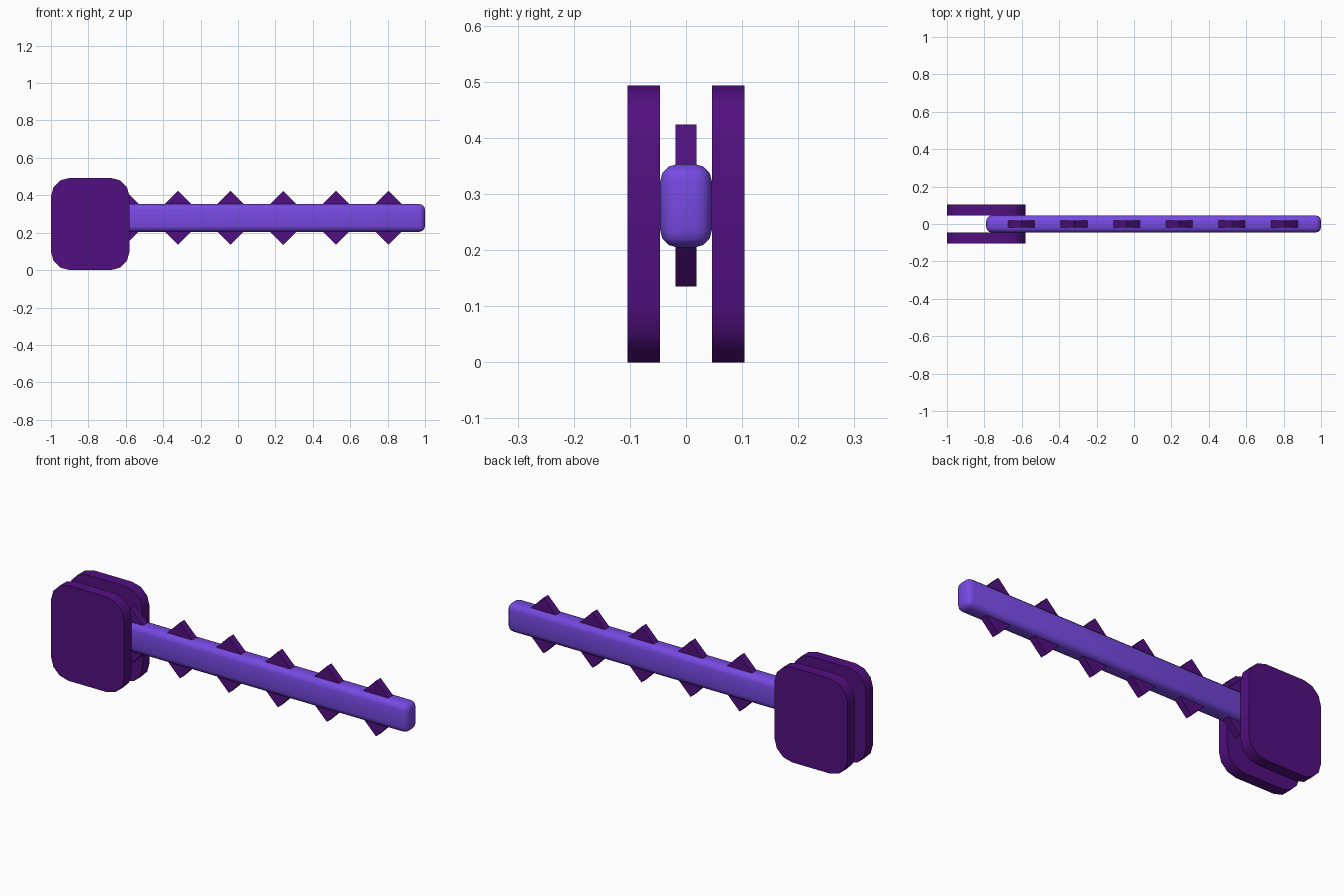
import bpy, math

if "Cube" in bpy.data.objects:
    bpy.data.objects.remove(bpy.data.objects["Cube"])


def material(name, rgb):
    m = bpy.data.materials.new(name)
    m.diffuse_color = (*rgb, 1)
    m.use_nodes = True
    m.node_tree.nodes["Principled BSDF"].inputs["Base Color"].default_value = m.diffuse_color
    return m


violet = material("violet", (0.185, 0.067, 0.76))
dark_purple = material("dark purple", (0.083, 0.005, 0.215))


def box(name, lo, hi, mat):
    """Box mesh between two corners, with its own unscaled vertices."""
    x0, y0, z0 = lo
    x1, y1, z1 = hi
    verts = [(x, y, z) for x in (x0, x1) for y in (y0, y1) for z in (z0, z1)]
    faces = [(0, 1, 3, 2), (4, 6, 7, 5), (0, 4, 5, 1), (2, 3, 7, 6), (0, 2, 6, 4), (1, 5, 7, 3)]
    me = bpy.data.meshes.new(name)
    me.from_pydata(verts, [], faces)
    me.materials.append(mat)
    ob = bpy.data.objects.new(name, me)
    bpy.context.collection.objects.link(ob)
    return ob


def bevel(ob, width, y_edges_only=False):
    """Round the edges (or only those running along y) and smooth by angle."""
    mod = ob.modifiers.new("rounding", 'BEVEL')
    mod.width = width
    mod.segments = 3
    if y_edges_only:
        mod.limit_method = 'WEIGHT'
        attr = ob.data.attributes.new("bevel_weight_edge", 'FLOAT', 'EDGE')
        for e in ob.data.edges:
            a, b = (ob.data.vertices[i].co for i in e.vertices)
            attr.data[e.index].value = 1.0 if abs(a.y - b.y) > 0.01 else 0.0
    bpy.ops.object.select_all(action='DESELECT')
    ob.select_set(True)
    bpy.context.view_layer.objects.active = ob
    bpy.ops.object.modifier_apply(modifier=mod.name)
    bpy.ops.object.shade_smooth_by_angle(angle=math.radians(35))


# Long bar with rounded edges
bar = box("bar", (-0.79, -0.046, 0.205), (1.0, 0.046, 0.353), violet)
bevel(bar, 0.03)

# Two rounded grip plates, one on each side of the bar
for side, y0, y1 in (("front", -0.104, -0.046), ("back", 0.046, 0.104)):
    plate = box(side + "_grip_plate", (-1.0, y0, 0.0), (-0.58, y1, 0.493), dark_purple)
    bevel(plate, 0.1, True)

# Diamond teeth poking out above and below the bar
half = 0.1445 / math.sqrt(2)
for i in range(6):
    tooth = box(f"tooth_{i + 1}", (-half, -0.019, -half), (half, 0.019, half), dark_purple)
    tooth.rotation_euler.y = math.radians(45)
    tooth.location = (-0.602 + 0.2813 * i, 0, 0.2795)
